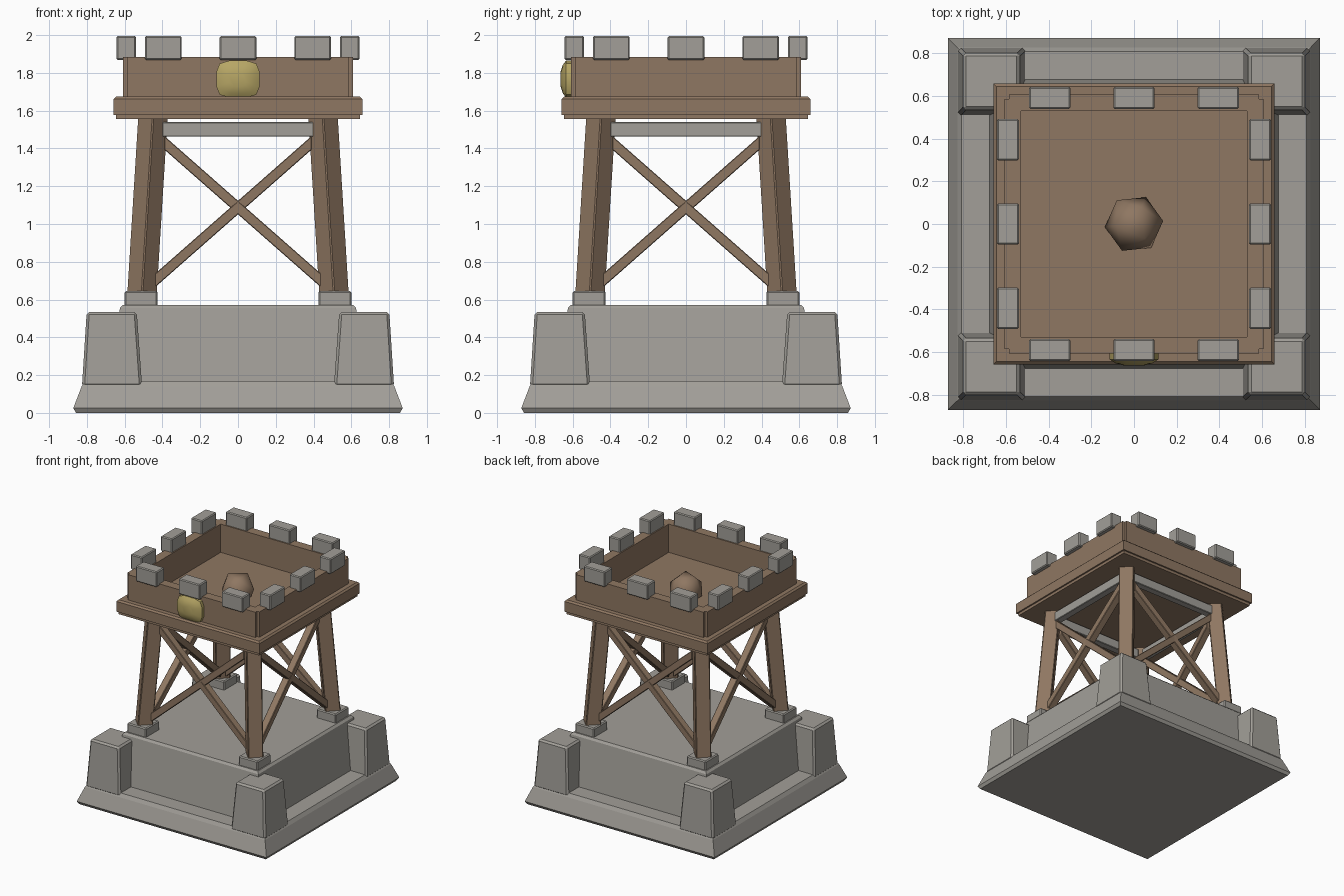
import bpy, bmesh
from math import radians, atan2, pi, cos, sin
from mathutils import Matrix, Vector

cube = bpy.data.objects.get("Cube")
if cube:
    bpy.data.objects.remove(cube, do_unlink=True)


def material(name, rgb):
    m = bpy.data.materials.new(name)
    m.use_nodes = True
    m.diffuse_color = (*rgb, 1)
    m.node_tree.nodes["Principled BSDF"].inputs["Base Color"].default_value = (*rgb, 1)
    return m


STONE = material("grey stone", (0.36, 0.345, 0.315))
WOOD = material("brown wood", (0.275, 0.185, 0.122))
GOLD = material("dull gold", (0.47, 0.38, 0.13))


def finish(name, bm, mat, bevel=0.0, smooth=False):
    bmesh.ops.recalc_face_normals(bm, faces=bm.faces)
    for f in bm.faces:
        f.smooth = smooth
    mesh = bpy.data.meshes.new(name)
    bm.to_mesh(mesh)
    bm.free()
    mesh.materials.append(mat)
    ob = bpy.data.objects.new(name, mesh)
    bpy.context.collection.objects.link(ob)
    if bevel:
        mod = ob.modifiers.new("edge bevel", 'BEVEL')
        mod.width = bevel
        mod.segments = 1
    return ob


def loft(name, rings, mat, bevel=0.0, turn=0, smooth=False):
    """Skin closed rings of points, cap both ends, turn by quarter turns about z."""
    bm = bmesh.new()
    loops = [[bm.verts.new(p) for p in ring] for ring in rings]
    n = len(loops[0])
    for a, b in zip(loops, loops[1:]):
        for i in range(n):
            j = (i + 1) % n
            bm.faces.new((a[i], a[j], b[j], b[i]))
    bm.faces.new(loops[0][::-1])
    bm.faces.new(loops[-1])
    bm.transform(Matrix.Rotation(turn * pi / 2, 4, 'Z'))
    return finish(name, bm, mat, bevel, smooth)


def rect(x0, x1, y0, y1, z):
    return [(x0, y0, z), (x1, y0, z), (x1, y1, z), (x0, y1, z)]


def square(h, z):
    return rect(-h, h, -h, h, z)


def box(name, x0, x1, y0, y1, z0, z1, mat, bevel=0.0, turn=0):
    return loft(name, [rect(x0, x1, y0, y1, z0), rect(x0, x1, y0, y1, z1)], mat, bevel, turn)


def beam(name, start, end, width, depth, mat, bevel=0.0, turn=0):
    """Slanted brace whose ends are cut upright."""
    rings = []
    for p in (start, end):
        x, y, z = p
        rings.append([(x, y - depth, z - width), (x, y + depth, z - width),
                      (x, y + depth, z + width), (x, y - depth, z + width)])
    return loft(name, rings, mat, bevel, turn)


# Stone base
loft("plinth", [square(0.857, 0), square(0.872, 0.025), square(0.828, 0.14),
                square(0.81, 0.168)], STONE)
loft("base_body", [square(0.68, 0.15), square(0.625, 0.555), square(0.61, 0.572)], STONE)

# Parts repeated at each corner
for t in range(4):
    n = t + 1
    loft(f"corner_block_{n}", [rect(0.508, 0.826, 0.508, 0.826, 0.14),
                               rect(0.536, 0.801, 0.536, 0.801, 0.535)],
         STONE, 0.014, t)
    box(f"leg_footing_{n}", 0.425, 0.6, 0.425, 0.6, 0.53, 0.645, STONE, 0.008, t)

    # Posts face the diagonals, so each section is a diamond
    rings = []
    for c, z in ((0.51, 0.6), (0.45, 1.57)):
        r = 0.082
        rings.append([(c + r, c, z), (c, c + r, z), (c - r, c, z), (c, c - r, z)])
    loft(f"leg_{n}", rings, WOOD, 0.006, t)

# Parts repeated on each side
for t in range(4):
    n = t + 1
    for tag, s in (("a", 1), ("b", -1)):
        beam(f"cross_brace_{n}{tag}", (-0.44 * s, -0.49, 0.7), (0.39 * s, -0.448, 1.43),
             0.036, 0.03, WOOD, 0.004, t)
    box(f"top_beam_{n}", -0.4, 0.4, -0.48, -0.42, 1.462, 1.54, STONE, 0.004, t)
    box(f"parapet_wall_{n}", -0.585, 0.585, -0.608, -0.53, 1.64, 1.885, WOOD, 0, t)
    for k, x in enumerate((-0.395, 0, 0.395)):
        box(f"merlon_{n}_{k + 1}", x - 0.097, x + 0.097, -0.643, -0.54, 1.868, 1.995,
            STONE, 0.007, t)

# Timber platform with a recessed lower edge
loft("platform", [square(0.645, 1.555), square(0.645, 1.578), square(0.658, 1.578),
                  square(0.658, 1.662), square(0.645, 1.675), square(0.53, 1.675),
                  square(0.53, 1.65)], WOOD)

# Domed shield on the front wall
rings = []
for y, scale in ((-0.6, 1.0), (-0.635, 1.0), (-0.653, 0.75), (-0.664, 0.4)):
    ring = []
    for i in range(16):
        a = 2 * pi * i / 16
        c, s = cos(a), sin(a)
        k = scale / (abs(c) ** 4 + abs(s) ** 4) ** 0.25
        ring.append((0.115 * k * c, y, 1.767 + 0.098 * k * s))
    rings.append(ring)
loft("front_shield", rings, GOLD, smooth=True)
bpy.context.view_layer.objects.active = bpy.data.objects["front_shield"]
bpy.data.objects["front_shield"].select_set(True)
bpy.ops.object.shade_smooth_by_angle(angle=radians(50))

# Faceted ball resting in the floor, one facet upward
bm = bmesh.new()
bmesh.ops.create_icosphere(bm, subdivisions=1, radius=0.14)
bm.normal_update()
bm.faces.ensure_lookup_table()
up = bm.faces[0].normal.rotation_difference(Vector((0, 0, 1)))
bm.transform(up.to_matrix().to_4x4())
rim = max(bm.verts, key=lambda v: v.co.xy.length)
spin = radians(6) - atan2(rim.co.y, rim.co.x)
bm.transform(Matrix.Translation((0, 0, 1.69)) @ Matrix.Rotation(spin, 4, 'Z'))
finish("floor_ball", bm, WOOD, smooth=True)
